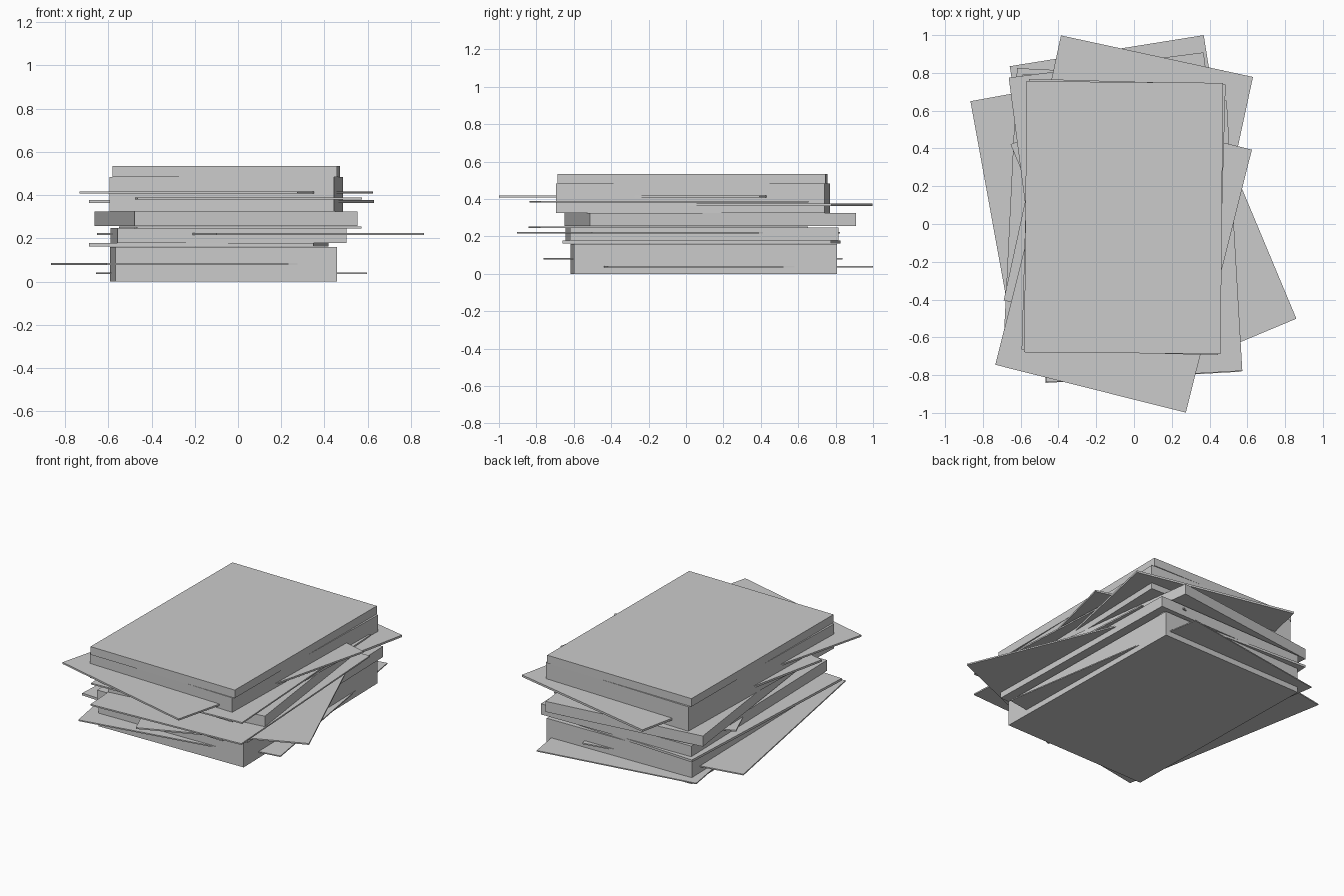
import bpy, bmesh, math
from mathutils import Matrix

W, L = 1.04, 1.435  # common page size


def slab(name, x, y, z0, z1, angle, w=W, l=L):
    """Rectangular slab centred on x, y, between two heights, turned about z."""
    bm = bmesh.new()
    bmesh.ops.create_cube(bm, size=1, matrix=Matrix.Diagonal((w, l, z1 - z0, 1)))
    mesh = bpy.data.meshes.new(name)
    bm.to_mesh(mesh)
    bm.free()
    ob = bpy.data.objects.new(name, mesh)
    ob.location = (x, y, (z0 + z1) / 2)
    ob.rotation_euler.z = math.radians(angle)
    bpy.context.collection.objects.link(ob)
    return ob


# Thick, tidy paper stacks, bottom to top
slab("bottom_paper_stack", -0.067, 0.095, 0.0, 0.16, 1.1, 1.025, 1.405)
slab("lower_paper_stack", -0.045, 0.085, 0.178, 0.247, 1.3, 1.06, 1.435)
slab("middle_paper_stack", -0.055, 0.13, 0.257, 0.325, 7.4)
slab("upper_paper_stack", -0.055, 0.037, 0.325, 0.483, -1.6)
slab("top_paper_stack", -0.055, 0.034, 0.483, 0.535, -0.5)

# Thin loose sheets sticking out: x, y, bottom, top, angle
sheets = [
    (-0.031, 0.209, 0.035, 0.042, 9.1),
    (-0.226, 0.037, 0.077, 0.085, 10.3),
    (-0.135, 0.083, 0.163, 0.178, -2.8),
    (0.103, -0.040, 0.216, 0.225, 22.7),
    (0.010, -0.095, 0.245, 0.254, 3.3),
    (-0.030, 0.187, 0.364, 0.377, -12.2),
    (0.013, -0.091, 0.381, 0.390, 3.3),
    (-0.055, -0.176, 0.407, 0.418, -14.1),
]
for i, s in enumerate(sheets, 1):
    slab(f"loose_sheet_{i}", *s)
